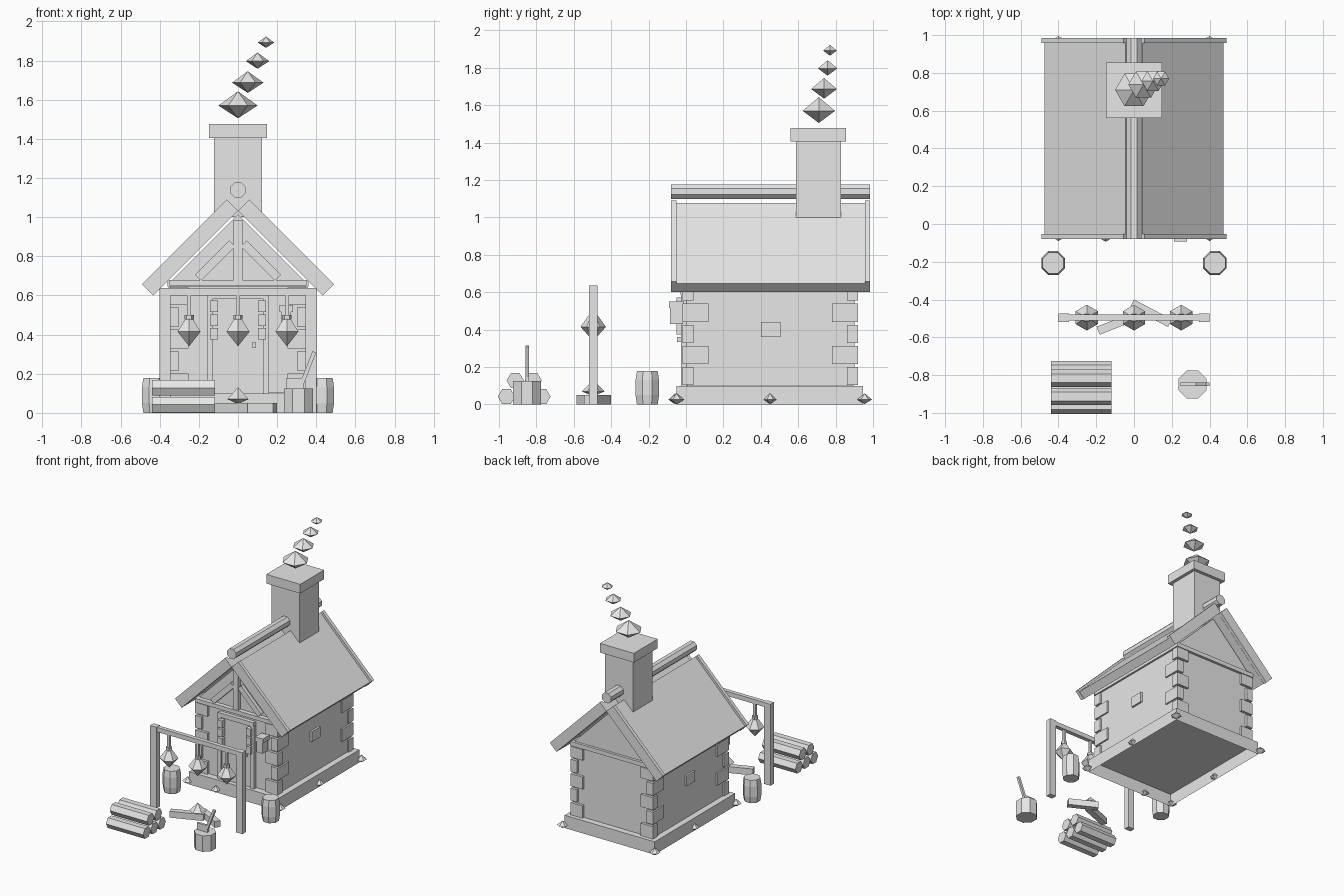
import bpy, bmesh, math
from mathutils import Matrix, Vector

if "Cube" in bpy.data.objects:
    bpy.data.objects.remove(bpy.data.objects["Cube"])

clay = bpy.data.materials.new("plain grey")
clay.use_nodes = True
clay.diffuse_color = (0.8, 0.8, 0.8, 1)
clay.node_tree.nodes["Principled BSDF"].inputs["Base Color"].default_value = (0.8, 0.8, 0.8, 1)


def finish(name, bm):
    bmesh.ops.recalc_face_normals(bm, faces=bm.faces)
    mesh = bpy.data.meshes.new(name)
    bm.to_mesh(mesh)
    bm.free()
    mesh.materials.append(clay)
    obj = bpy.data.objects.new(name, mesh)
    bpy.context.collection.objects.link(obj)
    return obj


def box(name, x, y, z, open_bottom=False):
    """Axis-aligned box from three (min, max) ranges."""
    bm = bmesh.new()
    bmesh.ops.create_cube(bm, size=1)
    for v in bm.verts:
        v.co = [r[0] if c < 0 else r[1] for c, r in zip(v.co, (x, y, z))]
    if open_bottom:
        low = [f for f in bm.faces if all(v.co.z == z[0] for v in f.verts)]
        bmesh.ops.delete(bm, geom=low, context="FACES_ONLY")
    return finish(name, bm)


def bar(name, a, b, width, depth, axis="Y"):
    """Rectangular bar from a to b; depth lies along the given world axis."""
    a, b = Vector(a), Vector(b)
    d = (b - a).normalized()
    side = Vector((0, 1, 0)) if axis == "Y" else Vector((0, 0, 1))
    other = d.cross(side)
    frame = Matrix((d * (b - a).length, side * depth, other * width)).transposed().to_4x4()
    bm = bmesh.new()
    bmesh.ops.create_cube(bm, size=1, matrix=Matrix.Translation((a + b) / 2) @ frame)
    return finish(name, bm)


def lathe(name, centre, profile, sides, turn=0.0):
    """Faceted solid from (radius, height) rings; zero radius makes a tip."""
    bm = bmesh.new()
    rings = []
    for r, z in profile:
        n = sides if r else 1
        rings.append([bm.verts.new((centre[0] + r * math.cos(turn + math.tau * i / sides),
                                    centre[1] + r * math.sin(turn + math.tau * i / sides), z))
                      for i in range(n)])
    for lo, hi in zip(rings, rings[1:]):
        for i in range(sides):
            j = (i + 1) % sides
            loop = [lo[i % len(lo)], lo[j % len(lo)], hi[j % len(hi)], hi[i % len(hi)]]
            bm.faces.new(list(dict.fromkeys(loop)))
    for ring in (rings[0], rings[-1]):
        if len(ring) > 1:
            bm.faces.new(ring)
    return finish(name, bm)


def log(name, a, b, radius, sides, turn=0.0):
    """Prism lying between two points."""
    a, b = Vector(a), Vector(b)
    rot = (b - a).to_track_quat("Z", "Y").to_matrix().to_4x4()
    bm = bmesh.new()
    bmesh.ops.create_cone(bm, cap_ends=True, segments=sides, radius1=radius, radius2=radius,
                          depth=(b - a).length,
                          matrix=Matrix.Translation((a + b) / 2) @ rot @ Matrix.Rotation(turn, 4, "Z"))
    return finish(name, bm)


# Foundation, and walls with gables
box("foundation", (-0.39, 0.39), (-0.05, 0.945), (0, 0.1), open_bottom=True)
bm = bmesh.new()
outline = [(-0.345, 0.102), (0.345, 0.102), (0.345, 0.67), (0, 1.015), (-0.345, 0.67)]
face = bm.faces.new([bm.verts.new((x, 0, z)) for x, z in outline])
ext = bmesh.ops.extrude_face_region(bm, geom=[face])["geom"]
bmesh.ops.translate(bm, vec=(0, 0.9, 0), verts=[v for v in ext if isinstance(v, bmesh.types.BMVert)])
finish("house_walls", bm)
box("wall_plate", (-0.36, 0.36), (-0.02, 0.92), (0.645, 0.678))

# Corner stones, alternating long and short on each face
for sx in (-1, 1):
    for back in (False, True):
        for i in range(5):
            lx, ly = (0.105, 0.06) if i % 2 == 0 else (0.055, 0.14)
            x = sorted((sx * 0.357, sx * (0.357 - lx)))
            y = (0.92 - ly, 0.92) if back else (-0.02, ly - 0.02)
            z = 0.103 + i * 0.113
            box("corner_stone", x, y, (z, min(z + 0.097, 0.64)))

# Roof slabs, end boards and ridge log
for s in (-1, 1):
    bar("roof_slab", (s * 0.0225, 0.45, 1.0545), (s * 0.4525, 0.45, 0.6245), 0.064, 1.02)
    for y in (-0.066, 0.971):
        bar("gable_board", (s * 0.0285, y, 1.0615), (s * 0.4615, y, 0.6285), 0.08, 0.028)
log("ridge_log", (0, -0.08, 1.138), (0, 0.985, 1.138), 0.042, 8, math.pi / 8)

# Front gable timber
box("king_post", (-0.022, 0.022), (-0.03, 0.01), (0.678, 0.985))
box("tie_beam", (-0.35, 0.35), (-0.035, 0.01), (0.65, 0.68))
for s in (-1, 1):
    bar("gable_brace", (s * 0.205, -0.01, 0.69), (s * 0.03, -0.01, 0.865), 0.042, 0.035)

# Door, frame and handle
box("door", (-0.13, 0.13), (-0.015, 0.01), (0.1, 0.59))
box("door_lintel", (-0.155, 0.155), (-0.03, 0.01), (0.585, 0.62))
for s in (-1, 1):
    box("door_post", sorted((s * 0.128, s * 0.158)), (-0.028, 0.01), (0.1, 0.59))
    for z in (0.375, 0.445, 0.515):
        box("hanging_bundle", sorted((s * 0.103, s * 0.143)), (-0.05, -0.01), (z, z + 0.058))
box("door_handle", (0.072, 0.092), (-0.048, -0.01), (0.335, 0.36))

# Wall lamp
box("wall_lamp", (0.22, 0.272), (-0.085, -0.015), (0.43, 0.52))
box("wall_lamp_cap", (0.212, 0.28), (-0.092, -0.012), (0.515, 0.55))

# Side windows
for s in (-1, 1):
    box("side_window", sorted((s * 0.34, s * 0.36)), (0.4, 0.505), (0.36, 0.44))

# Chimney and smoke
box("chimney", (-0.122, 0.122), (0.587, 0.83), (1.0, 1.41))
box("chimney_cap", (-0.147, 0.147), (0.56, 0.855), (1.405, 1.477))
for x, y, z, r in ((0, 0.71, 1.57, 0.1), (0.05, 0.738, 1.687, 0.08),
                   (0.1, 0.757, 1.797, 0.06), (0.143, 0.77, 1.892, 0.042)):
    lathe("smoke_puff", (x, y), [(0, z - r * 0.65), (r, z), (0, z + r * 0.73)], 6)

# Small stones around the foundation
for x, y, r in ((-0.4, -0.05, 0.04), (0.4, -0.05, 0.04), (-0.4, 0.955, 0.04), (0.4, 0.955, 0.04),
                (-0.39, 0.45, 0.034), (0.39, 0.45, 0.034), (-0.15, -0.06, 0.034)):
    lathe("ground_stone", (x, y), [(0, 0.002), (r, 0.026), (0, 0.06)], 6, math.pi / 6)

# Lantern rack
for s in (-1, 1):
    box("rack_post", sorted((s * 0.345, s * 0.4)), (-0.518, -0.474), (0, 0.637))
box("rack_beam", (-0.345, 0.345), (-0.512, -0.48), (0.6, 0.635))
for x in (-0.25, 0, 0.25):
    box("lantern_cord", (x - 0.01, x + 0.01), (-0.506, -0.486), (0.49, 0.605))
    lathe("lantern", (x, -0.496), [(0, 0.34), (0.068, 0.415), (0.018, 0.485)], 6, math.pi / 6)
    lathe("lantern_cap", (x, -0.496), [(0.024, 0.478), (0.024, 0.5)], 6)

# Campfire
bar("fire_log", (-0.19, -0.565, 0.025), (0.04, -0.475, 0.025), 0.045, 0.05, "Z")
bar("fire_log", (-0.01, -0.42, 0.025), (0.19, -0.525, 0.025), 0.045, 0.05, "Z")
lathe("flame", (0, -0.496), [(0, 0.045), (0.062, 0.07), (0, 0.132)], 6, math.pi / 6)

# Barrels
for s in (-1, 1):
    lathe("barrel", (s * 0.428, -0.207), [(0.06, 0), (0.068, 0.05), (0.068, 0.13), (0.06, 0.178)],
          8, math.pi / 8)

# Log pile
for y, z in ((-0.96, 0.042), (-0.865, 0.042), (-0.77, 0.042), (-0.913, 0.128), (-0.817, 0.128)):
    log("firewood", (-0.44, y, z), (-0.118, y, z), 0.046, 6, math.pi / 6)

# Chopping block and axe
lathe("chopping_block", (0.31, -0.85), [(0.08, 0), (0.08, 0.125)], 8, math.pi / 8)
bar("axe_handle", (0.315, -0.848, 0.12), (0.39, -0.848, 0.312), 0.02, 0.018)
box("axe_head", (0.245, 0.335), (-0.857, -0.839), (0.12, 0.178))
